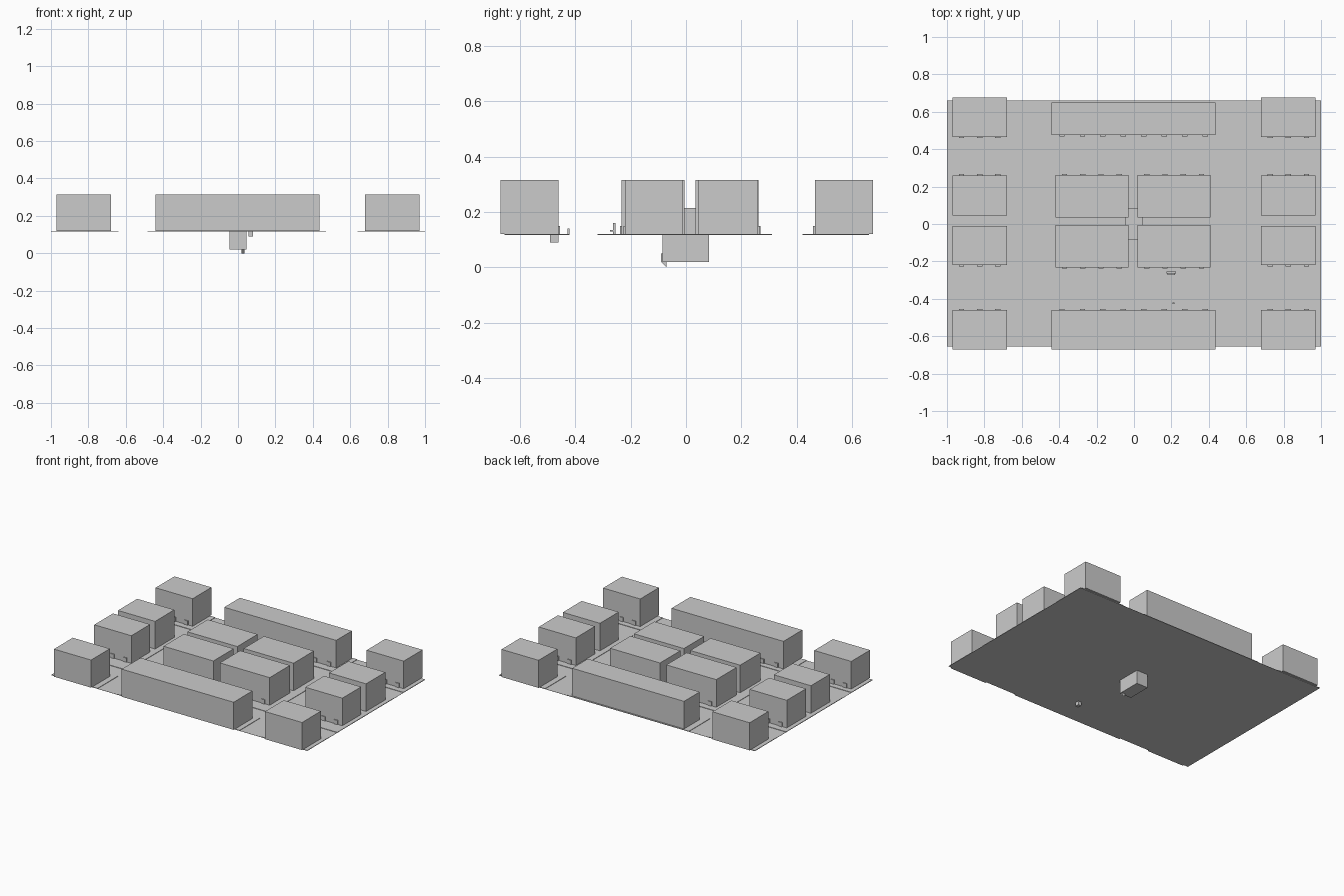
import bpy, bmesh

cube = bpy.data.objects.get("Cube")
if cube:
    bpy.data.objects.remove(cube, do_unlink=True)

grey = bpy.data.materials.new("plain grey")
grey.use_nodes = True
grey.diffuse_color = (0.6, 0.6, 0.6, 1)
grey.node_tree.nodes["Principled BSDF"].inputs["Base Color"].default_value = (0.6, 0.6, 0.6, 1)

GROUND, KERB, ROOF = 0.117, 0.12, 0.315


def finish(bm, name):
    bmesh.ops.recalc_face_normals(bm, faces=bm.faces)
    mesh = bpy.data.meshes.new(name)
    bm.to_mesh(mesh)
    bm.free()
    mesh.materials.append(grey)
    obj = bpy.data.objects.new(name, mesh)
    bpy.context.collection.objects.link(obj)
    return obj


def box(name, xs, ys, zs):
    bm = bmesh.new()
    bmesh.ops.create_cube(bm, size=1)
    for v in bm.verts:
        v.co = [r[0] if c < 0 else r[1] for c, r in zip(v.co, (xs, ys, zs))]
    return finish(bm, name)


def extrude_x(name, profile, x0, x1):
    bm = bmesh.new()
    face = bm.faces.new([bm.verts.new((x0, y, z)) for y, z in profile])
    ext = bmesh.ops.extrude_face_region(bm, geom=[face])
    for v in ext["geom"]:
        if isinstance(v, bmesh.types.BMVert):
            v.co.x = x1
    return finish(bm, name)


def building(name, xs, ys, side, doors):
    """Plain block with a row of small doors on its street side."""
    box(name, xs, ys, (KERB, ROOF))
    y = ys[0] if side < 0 else ys[1]
    step = (xs[1] - xs[0]) / doors
    for i in range(doors):
        x = xs[0] + step * (i + 0.5)
        box(name + "_door", (x - 0.014, x + 0.014),
            sorted((y, y + side * 0.006)), (KERB, KERB + 0.03))


# Road surface and raised pavements
box("road", (-1, 1), (-0.655, 0.66), (GROUND - 0.001, GROUND))
for xs in ((-1, -0.64), (-0.485, 0.47), (0.64, 1)):
    for ys in ((-0.655, -0.42), (-0.32, 0.31), (0.42, 0.66)):
        box("pavement", xs, ys, (GROUND, KERB))

# Side blocks, each row with its doors facing the cross street
for xs in ((-0.97, -0.68), (0.68, 0.97)):
    for ys, side in (((-0.67, -0.46), 1), ((-0.22, -0.01), -1),
                     ((0.045, 0.26), 1), ((0.465, 0.675), -1)):
        building("side_building", xs, ys, side, 3)

# Central blocks
for xs in ((-0.42, -0.03), (0.02, 0.41)):
    building("central_building", xs, (-0.232, -0.005), -1, 4)
    building("central_building", xs, (0.035, 0.262), 1, 4)

# Long blocks
building("front_long_building", (-0.44, 0.435), (-0.67, -0.46), 1, 8)
building("back_long_building", (-0.44, 0.435), (0.475, 0.65), -1, 8)

# Sunken core standing in the central alley
box("sunken_core", (-0.045, 0.045), (-0.085, 0.083), (0.02, 0.215))
extrude_x("core_hatch", [(-0.084, 0.05), (-0.09, 0.05), (-0.09, 0.02),
                         (-0.07, 0), (-0.07, 0.02), (-0.084, 0.02)], 0.018, 0.036)
box("sunken_box", (0.055, 0.08), (-0.49, -0.46), (0.09, GROUND))

# Street furniture
box("bench_back", (0.175, 0.225), (-0.264, -0.254), (KERB, 0.16))
box("bench_seat", (0.18, 0.22), (-0.274, -0.264), (0.129, 0.134))
box("street_post", (0.206, 0.216), (-0.428, -0.42), (KERB, 0.14))
